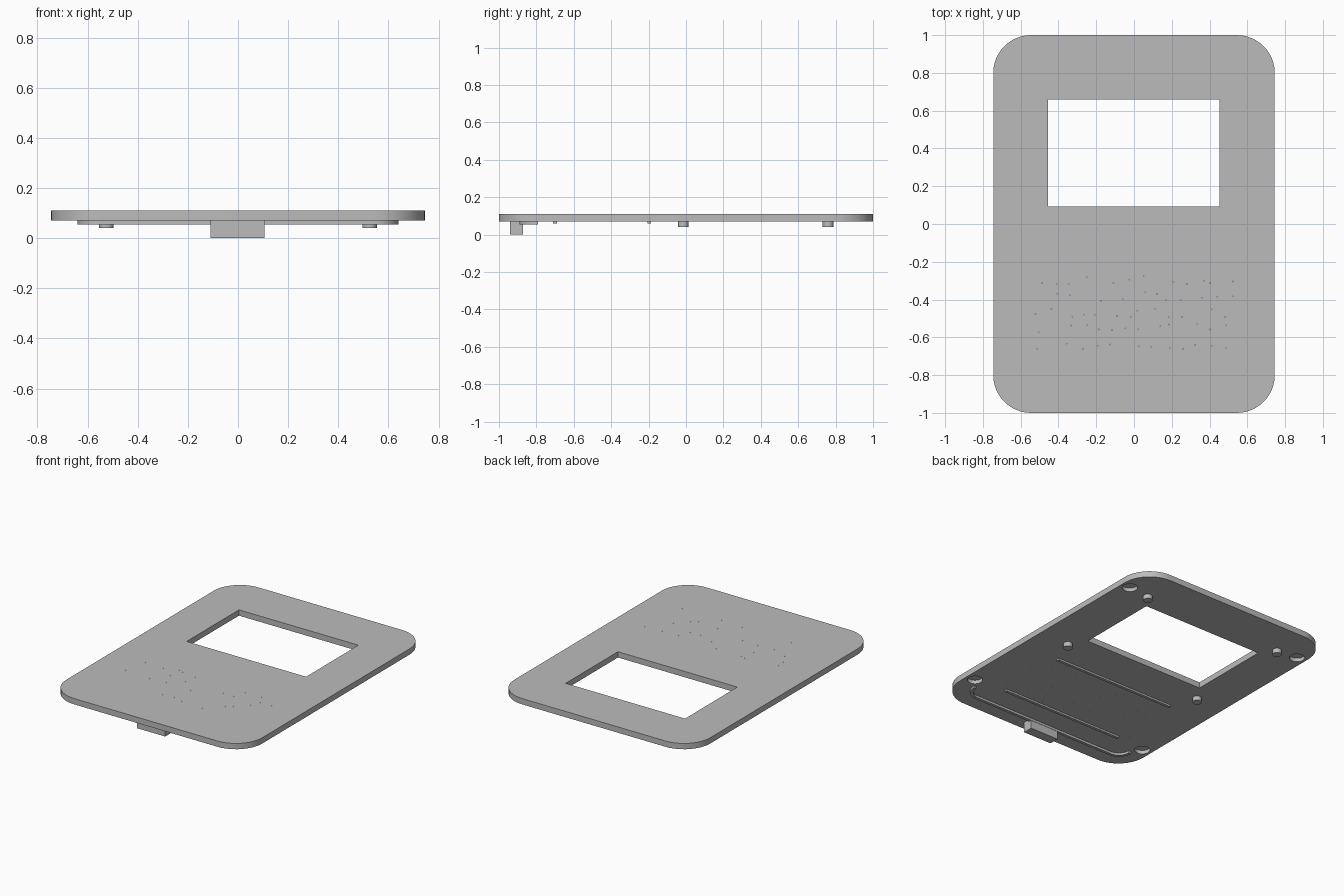
import bpy, bmesh, random
from math import cos, sin, pi
from mathutils import Matrix, Vector

cube = bpy.data.objects.get("Cube")
if cube:
    bpy.data.objects.remove(cube, do_unlink=True)

grey = bpy.data.materials.new("light_grey")
grey.use_nodes = True
grey.diffuse_color = (0.5, 0.5, 0.5, 1)
grey.node_tree.nodes["Principled BSDF"].inputs["Base Color"].default_value = (0.5, 0.5, 0.5, 1)

UNDER, TOP = 0.07, 0.11   # faces of the plate


def finish(name, bm):
    bmesh.ops.recalc_face_normals(bm, faces=bm.faces)
    mesh = bpy.data.meshes.new(name)
    bm.to_mesh(mesh)
    bm.free()
    mesh.materials.append(grey)
    ob = bpy.data.objects.new(name, mesh)
    bpy.context.collection.objects.link(ob)
    return ob


def add_box(bm, x0, x1, y0, y1, z0, z1):
    mat = Matrix.Translation(((x0 + x1) / 2, (y0 + y1) / 2, (z0 + z1) / 2))
    bmesh.ops.create_cube(bm, size=1, matrix=mat @ Matrix.Diagonal((x1 - x0, y1 - y0, z1 - z0, 1)))


def add_cylinder(bm, x, y, z0, z1, r, sides=32):
    bmesh.ops.create_cone(bm, cap_ends=True, segments=sides, radius1=r, radius2=r, depth=z1 - z0,
                          matrix=Matrix.Translation((x, y, (z0 + z1) / 2)))


def arc(cx, cy, r, start, end, steps=12):
    return [(cx + r * cos(start + (end - start) * i / steps),
             cy + r * sin(start + (end - start) * i / steps)) for i in range(steps + 1)]


def extrude_outline(name, points, z0, z1):
    bm = bmesh.new()
    face = bm.faces.new([bm.verts.new((x, y, z0)) for x, y in points])
    up = bmesh.ops.extrude_face_region(bm, geom=[face])["geom"]
    bmesh.ops.translate(bm, vec=Vector((0, 0, z1 - z0)),
                        verts=[g for g in up if isinstance(g, bmesh.types.BMVert)])
    return finish(name, bm)


def cut(target, cutter):
    mod = target.modifiers.new(cutter.name, "BOOLEAN")
    mod.operation, mod.solver, mod.object = "DIFFERENCE", "EXACT", cutter
    cutter.hide_render = True
    cutter.hide_set(True)


# Rounded cover plate
W, L, R = 0.745, 1.0, 0.2
outline = []
for k, (sx, sy) in enumerate([(1, 1), (-1, 1), (-1, -1), (1, -1)]):
    outline += arc(sx * (W - R), sy * (L - R), R, k * pi / 2, (k + 1) * pi / 2)
plate = extrude_outline("cover_plate", outline, UNDER, TOP)

# Window opening
bm = bmesh.new()
add_box(bm, -0.455, 0.453, 0.092, 0.66, 0, 0.2)
window = finish("window_cutter", bm)

# Round recesses in the underside corners
bm = bmesh.new()
for x in (-0.68, 0.68):
    for y in (-0.73, 0.77):
        add_cylinder(bm, x, y, 0.04, 0.095, 0.048)
recesses = finish("recess_cutter", bm)

# Fine pinholes scattered between the two ribs
random.seed(4)
bm = bmesh.new()
for i in range(14):
    for j in range(5):
        add_cylinder(bm, -0.5 + i * 0.077 + random.uniform(-0.025, 0.025),
                     -0.64 + j * 0.085 + random.uniform(-0.025, 0.025), 0, 0.2, 0.002, 4)
pinholes = finish("pinhole_cutter", bm)

bpy.context.view_layer.update()
for cutter in (window, recesses, pinholes):
    cut(plate, cutter)

# Locating pegs
bm = bmesh.new()
for x in (-0.525, 0.525):
    for y in (-0.015, 0.76):
        add_cylinder(bm, x, y, 0.04, UNDER + 0.005, 0.029)
pegs = finish("locating_pegs", bm)

# Two straight ribs
bm = bmesh.new()
for y in (-0.7, -0.197):
    add_box(bm, -0.455, 0.455, y - 0.01, y + 0.01, 0.058, UNDER + 0.005)
finish("straight_ribs", bm)

# Curved lip along the front edge
outer = arc(-0.54, -0.79, 0.1, pi, 1.5 * pi) + arc(0.54, -0.79, 0.1, 1.5 * pi, 2 * pi)
inner = arc(-0.54, -0.79, 0.08, pi, 1.5 * pi) + arc(0.54, -0.79, 0.08, 1.5 * pi, 2 * pi)
lip = extrude_outline("front_lip", outer + inner[::-1], 0.055, UNDER + 0.005)

# Front clip block
bm = bmesh.new()
add_box(bm, -0.11, 0.105, -0.94, -0.872, 0, UNDER + 0.005)
finish("front_clip", bm)

# Smooth the round walls, keep edges sharp
bpy.ops.object.select_all(action="DESELECT")
for ob in (plate, pegs, lip):
    ob.select_set(True)
bpy.context.view_layer.objects.active = plate
bpy.ops.object.shade_smooth_by_angle(angle=pi / 6)
